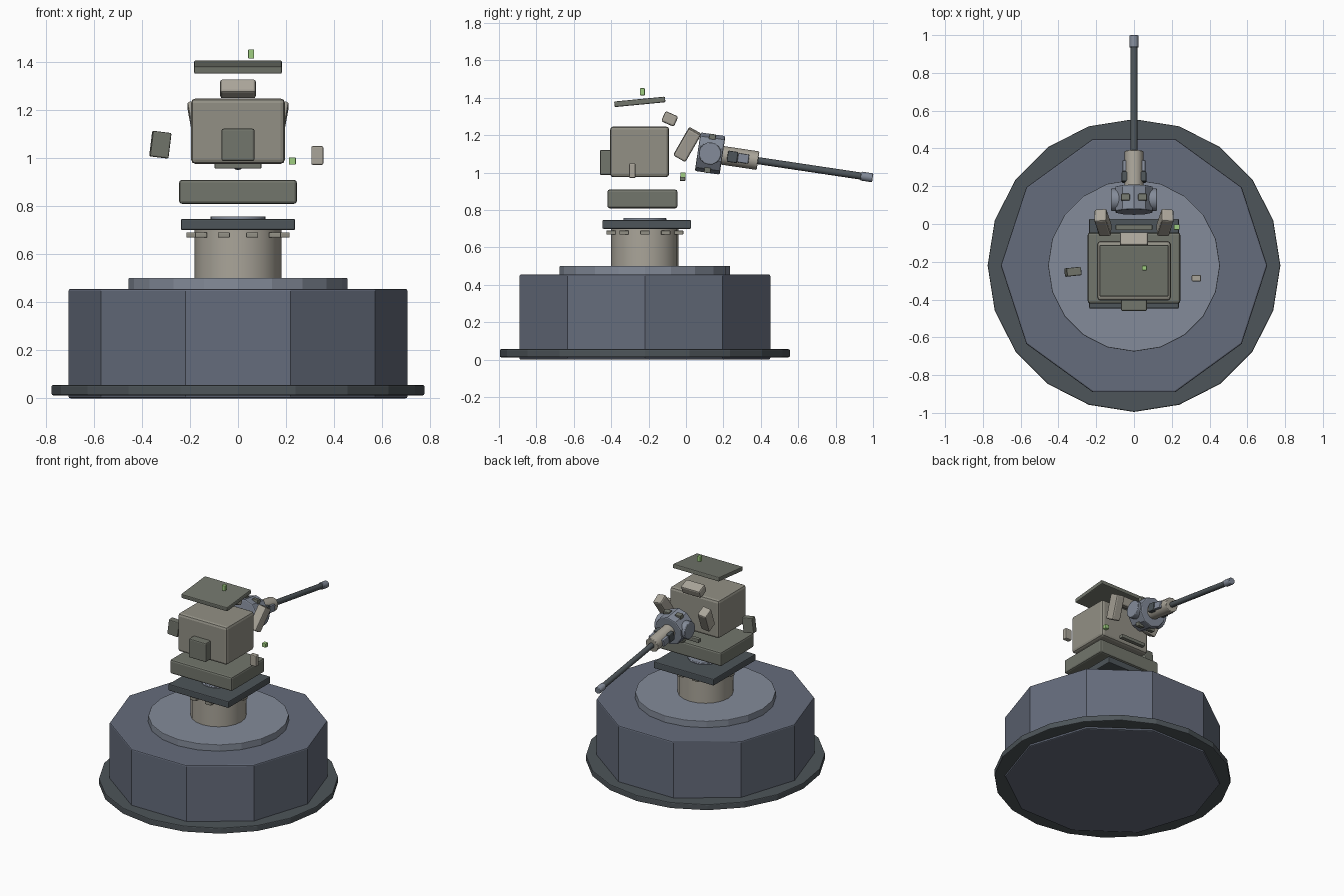
import bpy
import math
from mathutils import Matrix, Vector, Euler

if "Cube" in bpy.data.objects:
    bpy.data.objects.remove(bpy.data.objects["Cube"])

YC = -0.22          # y of the pedestal axis


def mat(name, r, g, b):
    m = bpy.data.materials.new(name)
    m.diffuse_color = (r, g, b, 1)
    m.use_nodes = True
    m.node_tree.nodes["Principled BSDF"].inputs["Base Color"].default_value = m.diffuse_color
    return m


DARK = mat("dark_steel", 0.075, 0.09, 0.10)
NAVY = mat("blue_steel", 0.13, 0.15, 0.20)
BLUE = mat("light_blue_steel", 0.23, 0.26, 0.32)
SAND = mat("sand", 0.40, 0.375, 0.32)
TAN = mat("tan", 0.29, 0.28, 0.235)
OLIVE = mat("olive", 0.17, 0.18, 0.15)
GREEN = mat("green_light", 0.35, 0.62, 0.22)


def finish(ob, name, material, bevel, segments=2):
    ob.name = name
    ob.data.materials.append(material)
    if bevel:
        m = ob.modifiers.new("bevel", 'BEVEL')
        m.width = bevel
        m.segments = segments
        m.limit_method = 'ANGLE'
        m.angle_limit = math.radians(50)
    return ob


def box(name, loc, size, material, rot=(0, 0, 0), bevel=0.006):
    bpy.ops.mesh.primitive_cube_add(size=1)
    ob = bpy.context.object
    ob.data.transform(Matrix.Diagonal((*size, 1)))
    ob.location = loc
    ob.rotation_euler = [math.radians(a) for a in rot]
    return finish(ob, name, material, bevel)


def cyl(name, loc, r, h, sides, material, turn=0, bevel=0.004, smooth=False):
    # cylinder centred on loc, first vertex on +x, turned by turn degrees
    bpy.ops.mesh.primitive_cylinder_add(vertices=sides, radius=r, depth=h)
    ob = bpy.context.object
    ob.data.transform(Matrix.Rotation(math.radians(turn), 4, 'Z'))
    if smooth:
        bpy.ops.object.shade_smooth_by_angle(angle=math.radians(35))
    ob.location = loc
    return finish(ob, name, material, bevel)


# pedestal
cyl("base_flange", (0, YC, 0.034), 0.775, 0.043, 20, DARK, bevel=0.006)
cyl("base_drum", (0, YC, 0.2275), 0.705, 0.455, 10, NAVY, turn=18, bevel=0.008)
cyl("drum_cap", (0, YC, 0.475), 0.455, 0.052, 20, BLUE)
cyl("neck", (0, YC, 0.605), 0.18, 0.22, 20, SAND, smooth=True)
for i in range(10):
    a = i * math.tau / 10
    box(f"neck_bolt_{i}", (0.19 * math.cos(a), YC + 0.19 * math.sin(a), 0.679),
        (0.05, 0.05, 0.022), TAN, bevel=0.004)
box("turntable", (0, -0.21, 0.723), (0.475, 0.475, 0.047), DARK)
cyl("turntable_pivot", (0, YC, 0.748), 0.115, 0.018, 20, BLUE, smooth=True)

# body
box("lower_slab", (0, -0.233, 0.859), (0.49, 0.375, 0.1), OLIVE, bevel=0.012)
box("body", (0, -0.248, 1.111), (0.39, 0.316, 0.272), TAN, bevel=0.018)
box("rear_hatch", (0, -0.428, 1.054), (0.137, 0.065, 0.135), OLIVE, bevel=0.008)
box("roof_plate", (0, -0.247, 1.378), (0.365, 0.273, 0.03), OLIVE, rot=(5.5, 0, 0))
box("brow_block", (0, -0.087, 1.287), (0.148, 0.075, 0.06), SAND, rot=(-24, 0, 0), bevel=0.01)
box("chin_strip", (0, -0.018, 0.968), (0.195, 0.03, 0.026), OLIVE, bevel=0.005)
for s, side in ((-1, "left"), (1, "right")):
    box(f"{side}_cheek", (s * 0.165, 0.007, 1.15), (0.066, 0.075, 0.17), SAND,
        rot=(-30, s * 9, s * -3), bevel=0.01)

# loose side boxes and lights
box("left_side_box", (-0.323, -0.253, 1.055), (0.078, 0.045, 0.107), OLIVE, rot=(0, 7, 6))
box("right_side_box", (0.33, -0.287, 1.01), (0.05, 0.034, 0.078), SAND)
box("side_light", (0.226, -0.016, 0.987), (0.029, 0.029, 0.029), GREEN, bevel=0.003)
box("roof_light", (0.055, -0.233, 1.432), (0.025, 0.025, 0.038), GREEN, bevel=0.003)

# gun: built along +y around the hub centre, then tipped down
PIVOT = Matrix.Translation((0, 0.128, 1.102)) @ Matrix.Rotation(math.radians(-8.5), 4, 'X')


def on_gun(ob, rot=(0, 0, 0)):
    local = Matrix.Translation(ob.location) @ Euler(
        [math.radians(a) for a in rot]).to_matrix().to_4x4()
    ob.matrix_world = PIVOT @ local


def tube(name, y0, y1, r, sides, material, bevel=0.004, smooth=True):
    on_gun(cyl(name, (0, (y0 + y1) / 2, 0), r, y1 - y0, sides, material,
               bevel=bevel, smooth=smooth), (90, 0, 0))


tube("gun_hub", -0.066, 0.068, 0.104, 10, BLUE, bevel=0.008, smooth=False)
on_gun(cyl("trunnion", (0, 0, 0), 0.06, 0.242, 16, BLUE, smooth=True), (0, 90, 0))
tube("gun_sleeve", 0.05, 0.26, 0.05, 12, SAND)
tube("barrel", 0.25, 0.86, 0.019, 12, DARK, bevel=0)
tube("muzzle", 0.815, 0.88, 0.024, 12, BLUE)
for s, side in ((-1, "left"), (1, "right")):
    on_gun(box(f"{side}_sleeve_lug", (s * 0.045, 0.122, 0), (0.04, 0.055, 0.06), DARK))
    on_gun(box(f"{side}_sleeve_rail", (s * 0.043, 0.18, 0), (0.036, 0.06, 0.05), BLUE))
    for z in (-1, 1):
        on_gun(box(f"{side}_hub_stud_{z}", (s * 0.045, 0, z * 0.09), (0.045, 0.035, 0.03), OLIVE,
                   rot=(0, 0, 0), bevel=0.004))
